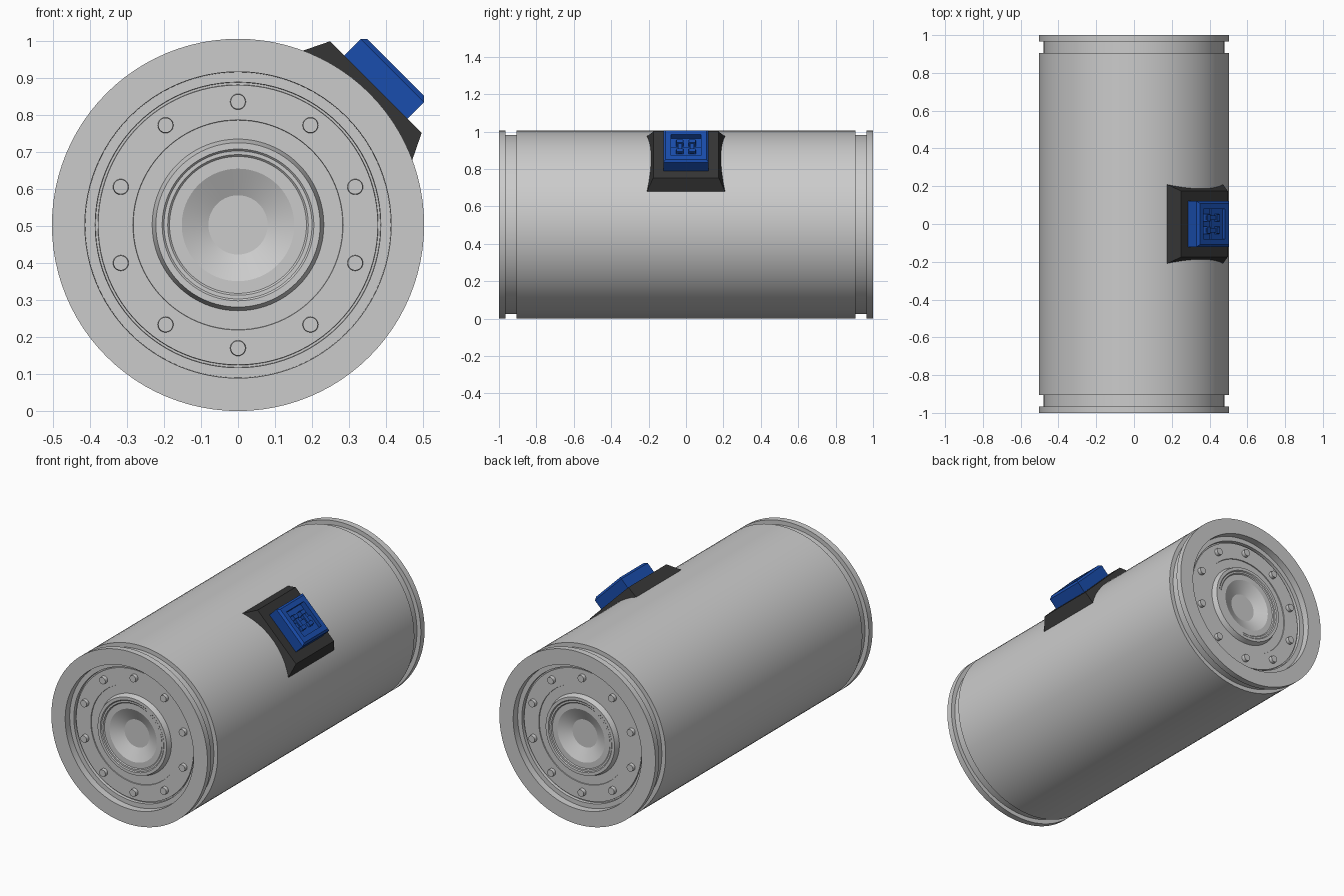
import bpy, bmesh
from math import pi, sin, cos, radians
from mathutils import Matrix, Vector

if "Cube" in bpy.data.objects:
    bpy.data.objects.remove(bpy.data.objects["Cube"])

R = 0.503                     # body radius, also axis height


def material(name, rgb):
    m = bpy.data.materials.new(name)
    m.diffuse_color = (*rgb, 1)
    m.use_nodes = True
    m.node_tree.nodes["Principled BSDF"].inputs["Base Color"].default_value = m.diffuse_color
    return m


black = material("black", (0.035, 0.035, 0.035))
blue = material("blue", (0.01, 0.075, 0.42))


def make(name, bm, matrix=Matrix(), mat=None, smooth=False):
    bmesh.ops.recalc_face_normals(bm, faces=bm.faces)
    me = bpy.data.meshes.new(name)
    bm.to_mesh(me)
    bm.free()
    ob = bpy.data.objects.new(name, me)
    bpy.context.collection.objects.link(ob)
    ob.matrix_world = matrix
    if mat:
        me.materials.append(mat)
    if smooth:
        bpy.ops.object.select_all(action='DESELECT')
        ob.select_set(True)
        bpy.context.view_layer.objects.active = ob
        bpy.ops.object.shade_smooth_by_angle(angle=radians(25))
    return ob


def lathe(name, profile, segs=96):
    """Spin (radius, y) points around the y axis."""
    bm = bmesh.new()
    rings = [[bm.verts.new((r * sin(2 * pi * i / segs), y, r * cos(2 * pi * i / segs)))
              for i in range(segs)] for r, y in profile]
    for a, b in zip(rings, rings[1:]):
        for i in range(segs):
            j = (i + 1) % segs
            bm.faces.new((a[i], a[j], b[j], b[i]))
    bm.faces.new(rings[0])
    bm.faces.new(rings[-1])
    return make(name, bm, Matrix.Translation((0, 0, R)), smooth=True)


def frustum(name, base, top, z0, z1, matrix, mat, at=(0, 0)):
    """Tapered block; base and top are half sizes."""
    bm = bmesh.new()
    corners = ((-1, -1), (1, -1), (1, 1), (-1, 1))
    lo = [bm.verts.new((at[0] + sx * base[0], at[1] + sy * base[1], z0)) for sx, sy in corners]
    hi = [bm.verts.new((at[0] + sx * top[0], at[1] + sy * top[1], z1)) for sx, sy in corners]
    bm.faces.new(lo)
    bm.faces.new(hi)
    for i in range(4):
        j = (i + 1) % 4
        bm.faces.new((lo[i], lo[j], hi[j], hi[i]))
    return make(name, bm, matrix, mat)


# Drum: funnel hub, bolt plate, recessed rim and grooves, mirrored to the far end
end = [(0.08, 0.93), (0.152, 0.965), (0.185, 0.965), (0.19, 0.97), (0.20, 0.97),
       (0.205, 0.975), (0.222, 0.975), (0.232, 0.945), (0.283, 0.945), (0.284, 0.95),
       (0.378, 0.95), (0.379, 0.942), (0.385, 0.942), (0.386, 0.96), (0.413, 0.96),
       (0.414, 1.0), (R, 1.0), (R, 0.965), (0.478, 0.965), (0.478, 0.905), (R, 0.905)]
lathe("drum", [(r, -y) for r, y in end] + end[::-1])

# Ten bolts on each end
for side, label in ((-1, "front"), (1, "back")):
    for k in range(10):
        a = 2 * pi * k / 10
        bm = bmesh.new()
        bmesh.ops.create_cone(bm, cap_ends=True, segments=20, radius1=0.022,
                              radius2=0.02, depth=0.03)
        pos = Vector((0.333 * sin(a), side * 0.955, R + 0.333 * cos(a)))
        rot = Matrix.Rotation(-side * pi / 2, 4, 'X')
        make(f"{label}_bolt_{k}", bm, Matrix.Translation(pos) @ rot, smooth=True)

# Tilted frame for the connector: local z points out of the drum at 45 degrees
tilt = Matrix.Translation((0, 0, R)) @ Matrix.Rotation(pi / 4, 4, 'Y')
frustum("connector_base", (0.21, 0.21), (0.175, 0.175), 0.455, 0.527, tilt, black)

# Blue connector housing with a square socket
bm = bmesh.new()
steps = [(0.121, 0.525), (0.121, 0.59), (0.109, 0.602), (0.08, 0.602), (0.08, 0.57)]
rings = [[bm.verts.new((sx * h, sy * h, z)) for sx, sy in ((-1, -1), (1, -1), (1, 1), (-1, 1))]
         for h, z in steps]
for a, b in zip(rings, rings[1:]):
    for i in range(4):
        j = (i + 1) % 4
        bm.faces.new((a[i], a[j], b[j], b[i]))
bm.faces.new(rings[0])
bm.faces.new(rings[-1])
make("connector_housing", bm, tilt, blue)

# Socket step and the two latches, each a bar with a foot at both ends
frustum("socket_step", (0.042, 0.08), (0.042, 0.08), 0.569, 0.582, tilt, blue, (0.038, 0))
for side, label in ((-1, "left"), (1, "right")):
    y = side * 0.033
    frustum(f"{label}_latch_bar", (0.05, 0.011), (0.05, 0.011), 0.569, 0.59, tilt, blue, (0, y))
    for x, part in ((-0.035, "upper"), (0.035, "lower")):
        frustum(f"{label}_latch_{part}_foot", (0.014, 0.021), (0.011, 0.018), 0.569, 0.597,
                tilt, blue, (x, y))
